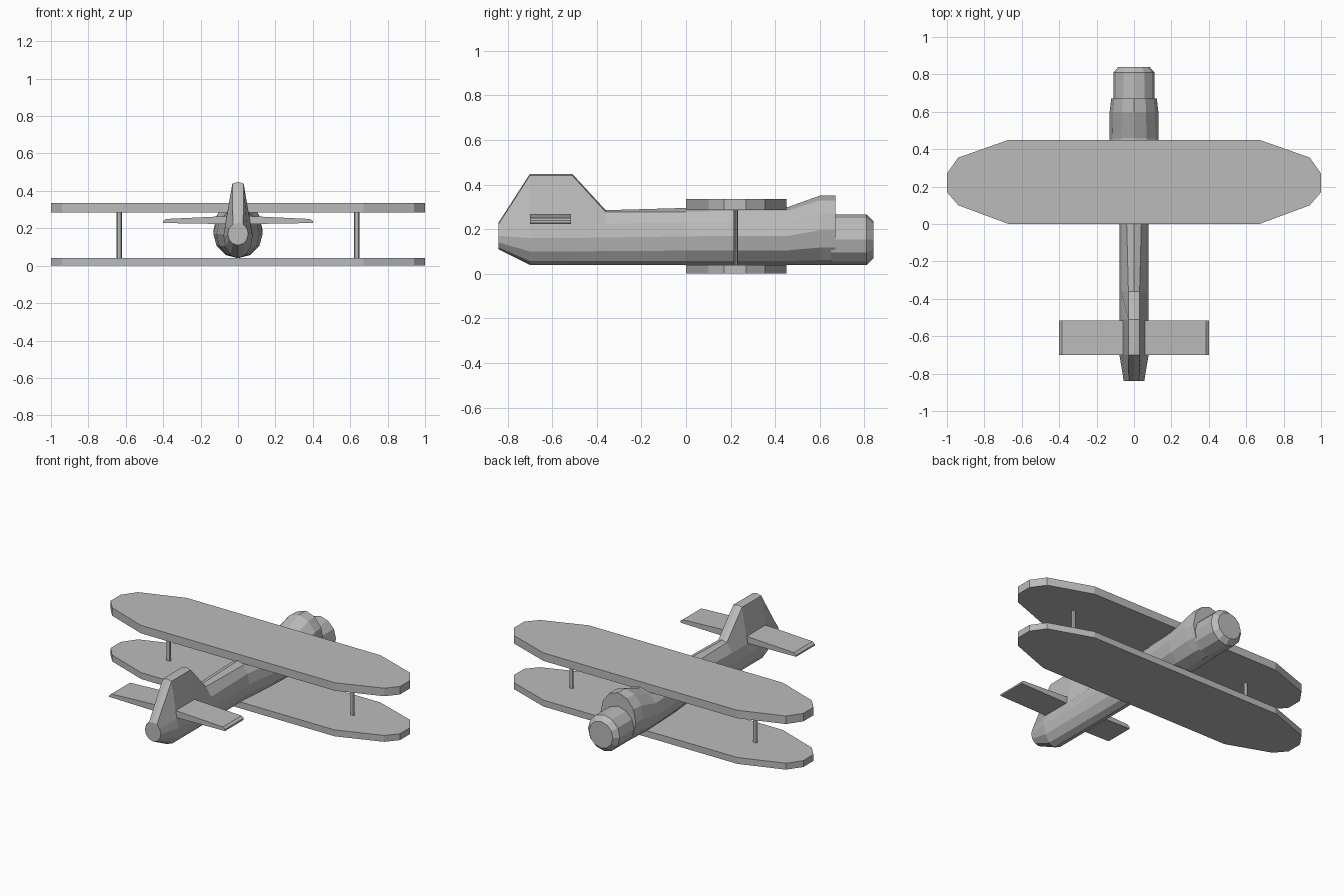
import bpy, bmesh, math

cube = bpy.data.objects.get("Cube")
if cube:
    bpy.data.objects.remove(cube, do_unlink=True)

GREY = (0.5, 0.5, 0.5, 1)
paint = bpy.data.materials.new("plain grey")
paint.use_nodes = True
paint.diffuse_color = GREY
paint.node_tree.nodes["Principled BSDF"].inputs["Base Color"].default_value = GREY


def loft(name, rings):
    """Skin a row of equal rings and cap both ends."""
    bm = bmesh.new()
    rows = [[bm.verts.new(p) for p in ring] for ring in rings]
    n = len(rows[0])
    for a, b in zip(rows, rows[1:]):
        for i in range(n):
            j = (i + 1) % n
            bm.faces.new((a[i], a[j], b[j], b[i]))
    bm.faces.new(rows[0])
    bm.faces.new(rows[-1])
    bmesh.ops.recalc_face_normals(bm, faces=bm.faces)
    mesh = bpy.data.meshes.new(name)
    bm.to_mesh(mesh)
    bm.free()
    mesh.materials.append(paint)
    obj = bpy.data.objects.new(name, mesh)
    bpy.context.collection.objects.link(obj)
    return obj


def section(y, low, high, half, ridge=None, sides=12):
    """Oval body section; a ridge height pulls its crown up into a narrow fin."""
    ring = []
    for k in range(sides):
        a = math.tau * k / sides
        x = half * math.cos(a)
        z = (low + high) / 2 + (high - low) / 2 * math.sin(a)
        if ridge and math.sin(a) > 0.8:
            x = 0.03 * math.copysign(1, x) if abs(x) > 0.005 else 0
            z = ridge if x == 0 else ridge - 0.008
        ring.append((x, y, z))
    return ring


# Fuselage with the tail fin drawn out of its crown
loft("fuselage", [
    section(-0.84, 0.11, 0.23, 0.055),
    section(-0.70, 0.04, 0.28, 0.078, 0.448),
    section(-0.51, 0.04, 0.28, 0.078, 0.448),
    section(-0.36, 0.04, 0.285, 0.078, 0.285),
    section(0.0, 0.04, 0.295, 0.078),
    section(0.22, 0.04, 0.30, 0.115),
    section(0.46, 0.04, 0.30, 0.132),
    section(0.60, 0.04, 0.35, 0.13),
    section(0.67, 0.04, 0.35, 0.122),
])

# Engine nose with a chamfered front
loft("engine_nose", [
    section(0.65, 0.04, 0.265, 0.11),
    section(0.81, 0.04, 0.265, 0.11),
    section(0.84, 0.07, 0.235, 0.083),
])

# Upper and lower wings share one outline
half_outline = [(0.67, 0.0), (0.94, 0.10), (1.0, 0.17),
                (1.0, 0.27), (0.94, 0.355), (0.67, 0.45)]
outline = half_outline + [(-x, y) for x, y in reversed(half_outline)]
for name, z0, z1 in (("lower_wing", 0.0, 0.04), ("upper_wing", 0.285, 0.335)):
    loft(name, [[(x, y, z) for x, y in outline] for z in (z0, z1)])

# Paired tailplanes and wing struts
for side, s in (("left", 1), ("right", -1)):
    loft(side + "_tailplane", [
        [(s * x, y, z) for y, z in
         ((-0.70, low), (-0.515, low), (-0.515, high), (-0.70, high))]
        for x, low, high in ((0.02, 0.222, 0.267), (0.385, 0.228, 0.25),
                             (0.40, 0.228, 0.238))])
    loft(side + "_strut", [
        [(s * 0.635 + 0.014 * math.cos(math.tau * k / 8),
          0.223 + 0.009 * math.sin(math.tau * k / 8), z) for k in range(8)]
        for z in (0.03, 0.295)])
